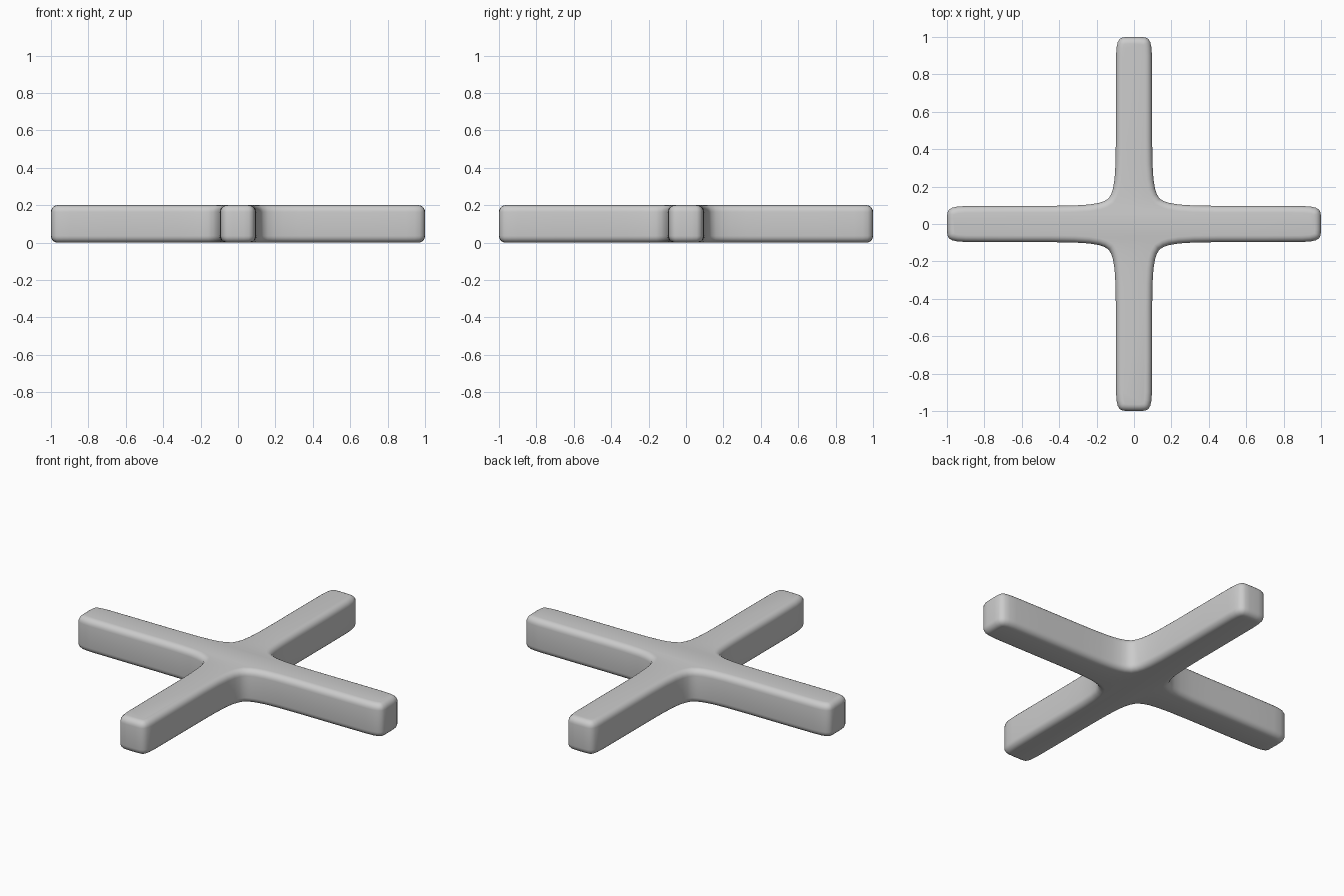
import bpy, bmesh
from math import sin, cos, pi

if "Cube" in bpy.data.objects:
    bpy.data.objects.remove(bpy.data.objects["Cube"])

# Half outline of one arm (lateral offset, distance from centre), from crotch to tip
half_arm = [(0.136, 0.136), (0.122, 0.16), (0.112, 0.19), (0.104, 0.24), (0.099, 0.32),
            (0.097, 0.45), (0.097, 0.70), (0.096, 0.90), (0.093, 0.945), (0.087, 0.972),
            (0.076, 0.990), (0.058, 0.998), (0.03, 1.0)]
arm = half_arm + [(-a, d) for a, d in reversed(half_arm[1:])]

# Repeat the arm four times around the centre
outline = []
for k in range(4):
    c, s = cos(k * pi / 2), sin(k * pi / 2)
    outline += [(a * c - d * s, a * s + d * c) for a, d in arm]

# Extrude the outline into a slab
bm = bmesh.new()
face = bm.faces.new([bm.verts.new((x, y, 0)) for x, y in outline])
ext = bmesh.ops.extrude_face_region(bm, geom=[face])
for v in ext["geom"]:
    if isinstance(v, bmesh.types.BMVert):
        v.co.z = 0.2
bmesh.ops.recalc_face_normals(bm, faces=bm.faces)

# Round the upper and lower rims
rims = [e for e in bm.edges if abs(e.verts[0].co.z - e.verts[1].co.z) < 0.01]
bmesh.ops.bevel(bm, geom=rims, offset=0.036, segments=5, profile=0.5,
                affect='EDGES', clamp_overlap=False)
mesh = bpy.data.meshes.new("cross_base")
bm.to_mesh(mesh)
bm.free()

cross = bpy.data.objects.new("cross_base", mesh)
bpy.context.collection.objects.link(cross)
bpy.context.view_layer.objects.active = cross
cross.select_set(True)
bpy.ops.object.shade_smooth_by_angle(angle=pi / 4)
